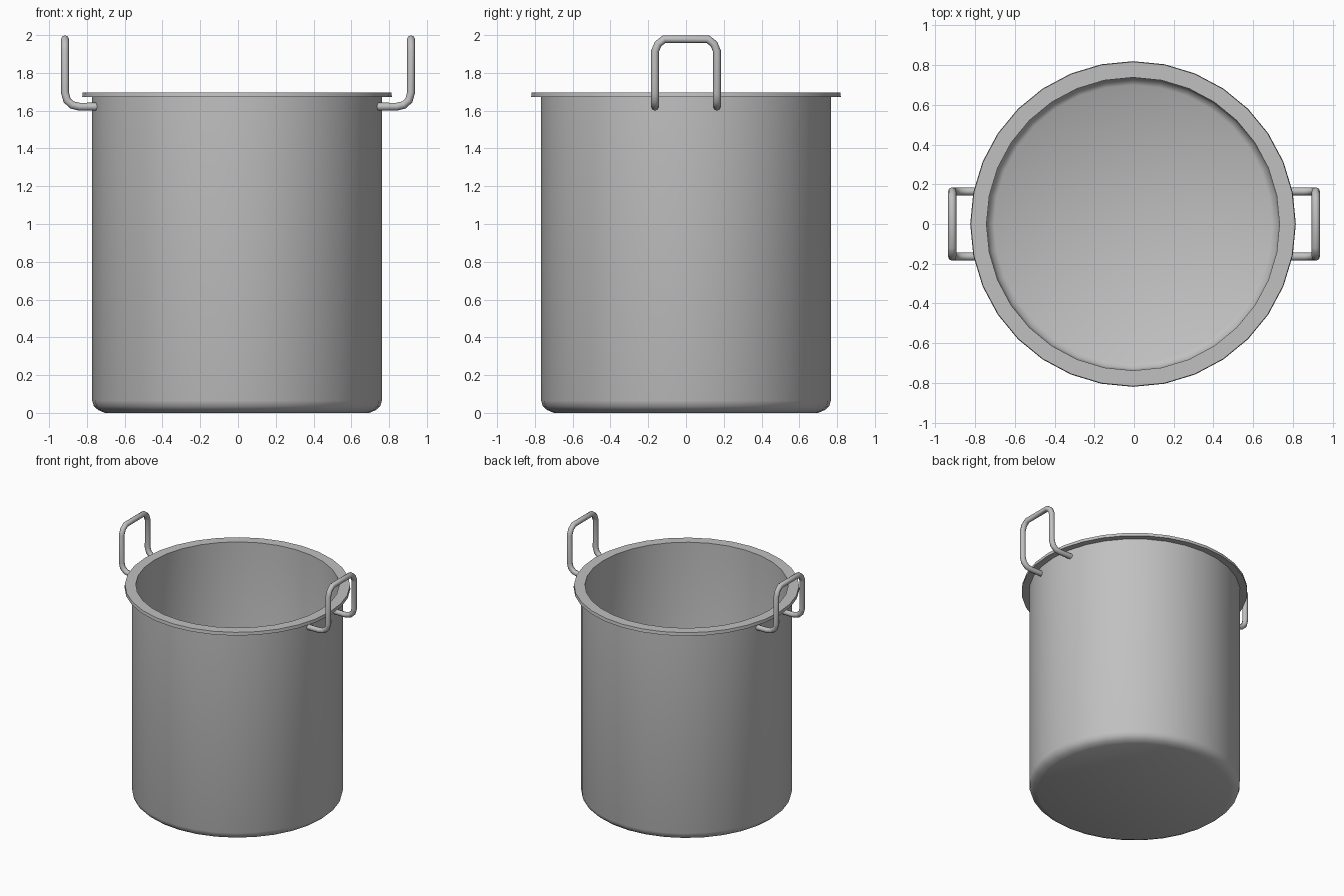
import bpy
import bmesh
from math import radians
from mathutils import Matrix, Vector

cube = bpy.data.objects.get("Cube")
if cube:
    bpy.data.objects.remove(cube, do_unlink=True)

steel = bpy.data.materials.new("brushed steel grey")
steel.use_nodes = True
GREY = (0.53, 0.53, 0.53, 1)
steel.diffuse_color = GREY
steel.node_tree.nodes["Principled BSDF"].inputs["Base Color"].default_value = GREY


def smooth(obj, angle):
    bpy.ops.object.select_all(action="DESELECT")
    obj.select_set(True)
    bpy.context.view_layer.objects.active = obj
    bpy.ops.object.shade_smooth_by_angle(angle=radians(angle))


def lathe(name, profile, steps=32):
    """Spin a radius/height profile around the z axis."""
    bm = bmesh.new()
    verts = [bm.verts.new((0, -r, z)) for r, z in profile]
    edges = [bm.edges.new(pair) for pair in zip(verts, verts[1:])]
    bmesh.ops.spin(bm, geom=verts + edges, cent=(0, 0, 0), axis=(0, 0, 1),
                   angle=radians(360), steps=steps)
    bmesh.ops.remove_doubles(bm, verts=bm.verts, dist=0.0005)
    bmesh.ops.recalc_face_normals(bm, faces=bm.faces)
    mesh = bpy.data.meshes.new(name)
    bm.to_mesh(mesh)
    bm.free()
    mesh.materials.append(steel)
    obj = bpy.data.objects.new(name, mesh)
    bpy.context.collection.objects.link(obj)
    smooth(obj, 40)
    return obj


def rod(name, points, radius):
    """Round bar along a path, turned into a mesh."""
    curve = bpy.data.curves.new(name, "CURVE")
    curve.dimensions = "3D"
    curve.bevel_depth = radius
    curve.bevel_resolution = 2
    curve.use_fill_caps = True
    spline = curve.splines.new("POLY")
    spline.points.add(len(points) - 1)
    for p, co in zip(spline.points, points):
        p.co = (*co, 1)
    curve.materials.append(steel)
    obj = bpy.data.objects.new(name, curve)
    bpy.context.collection.objects.link(obj)
    bpy.ops.object.select_all(action="DESELECT")
    obj.select_set(True)
    bpy.context.view_layer.objects.active = obj
    bpy.ops.object.convert(target="MESH")
    obj = bpy.context.view_layer.objects.active
    smooth(obj, 50)
    return obj


# Pot: rounded base, straight wall, flat flange, hollow inside
pot = lathe("pot_body", [
    (0, 0), (0.70, 0), (0.735, 0.015), (0.758, 0.035), (0.767, 0.065),
    (0.767, 1.675), (0.82, 1.672), (0.817, 1.697), (0.738, 1.697),
    (0.737, 0.075), (0.728, 0.05), (0.70, 0.03), (0, 0.03)])
pot.location.x = -0.005

# Handles: bent bar with two feet joining the wall
half = [(0.735, 0.164, 1.621), (0.84, 0.164, 1.621), (0.878, 0.164, 1.63),
        (0.905, 0.164, 1.655), (0.916, 0.164, 1.695), (0.916, 0.164, 1.915),
        (0.916, 0.148, 1.953), (0.916, 0.115, 1.979)]
for name, side in (("left_handle", 1), ("right_handle", -1)):
    one = [(side * x, y, z) for x, y, z in half]
    path = one + [(x, -y, z) for x, y, z in reversed(one)]
    rod(name, path, 0.021)
